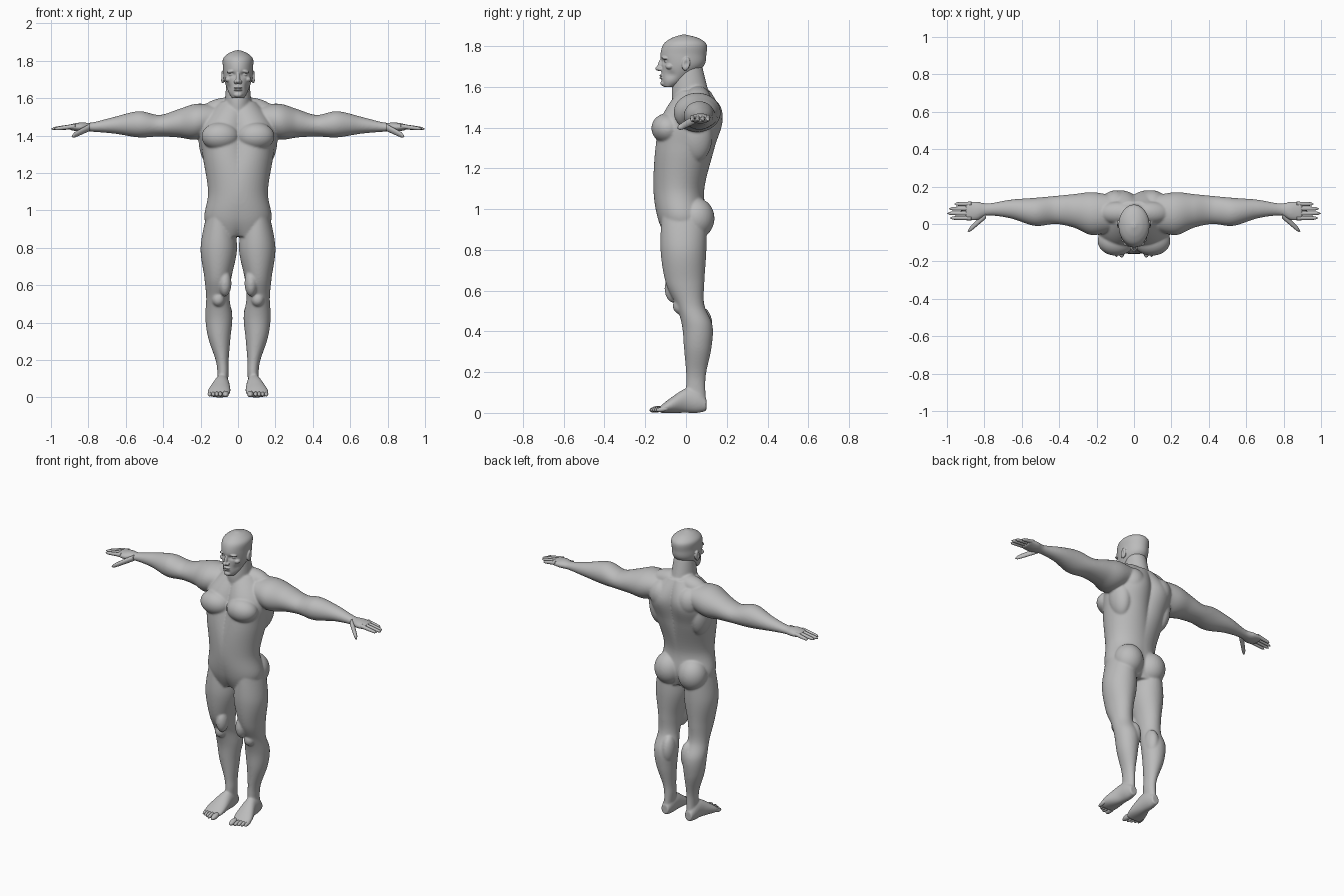
import bpy
import bmesh
import math
from mathutils import Matrix, Vector

cube = bpy.data.objects.get("Cube")
if cube:
    bpy.data.objects.remove(cube, do_unlink=True)

grey = (0.5, 0.5, 0.5, 1)
skin = bpy.data.materials.new("grey_skin")
skin.use_nodes = True
skin.diffuse_color = grey
skin.node_tree.nodes["Principled BSDF"].inputs["Base Color"].default_value = grey


def spline(rows, steps=8):
    """Smooth curve through rows of numbers."""
    rows = [Vector(row) for row in rows]
    padded = [rows[0]] + rows + [rows[-1]]
    result = []
    for before, start, end, after in zip(padded, padded[1:], padded[2:], padded[3:]):
        leave, arrive = (end - before) / 2, (after - start) / 2
        for step in range(steps):
            t = step / steps
            ease = t * t * (3 - 2 * t)
            result.append(start.lerp(end, ease) + leave * t * (1 - t) ** 2
                          - arrive * t * t * (1 - t))
    return result + [rows[-1]]


def loft(bm, axis, rows, sides=48):
    """Oval sections along an axis; each row is position, then low and high bounds across it."""
    rings = []
    for position, a_low, a_high, b_low, b_high in spline(rows):
        ring = []
        for i in range(sides):
            angle = math.tau * i / sides
            point = [(a_low + a_high) / 2 + (a_high - a_low) / 2 * math.cos(angle),
                     (b_low + b_high) / 2 + (b_high - b_low) / 2 * math.sin(angle)]
            point.insert("xyz".index(axis), position)
            ring.append(bm.verts.new(point))
        rings.append(ring)
    faces = [bm.faces.new(rings[0]), bm.faces.new(rings[-1])]
    for low, high in zip(rings, rings[1:]):
        for i in range(sides):
            j = (i + 1) % sides
            faces.append(bm.faces.new((low[i], low[j], high[j], high[i])))
    bmesh.ops.recalc_face_normals(bm, faces=faces)


def blob(bm, centre, radii, tilt=0, axis="X"):
    """Ellipsoid, tilted in degrees about one axis."""
    matrix = (Matrix.Translation(centre) @ Matrix.Rotation(math.radians(tilt), 4, axis)
              @ Matrix.Diagonal((*radii, 1)))
    bmesh.ops.create_uvsphere(bm, u_segments=32, v_segments=20, radius=1, matrix=matrix)


def press(bm, centre, size, push):
    """Push the surface near a point with a soft falloff."""
    for vert in bm.verts:
        offset = vert.co - Vector(centre)
        vert.co += Vector(push) * math.exp(-sum((o / s) ** 2 for o, s in zip(offset, size)))


def finger(bm, base, tip, thickness):
    """Tapered digit with a rounded tip."""
    rows = []
    for i in range(9):
        t = i / 8
        x, y, z = Vector(base).lerp(Vector(tip), t)
        r = thickness * ((1.1 - 0.3 * t) * math.sqrt(1 - t ** 8) + 0.05)
        rows.append((x, y - r, y + r, z - r, z + r))
    loft(bm, "x", rows, 16)


def finish(bm, name, voxel=0, smoothing=0):
    """Mirror to the other side and fuse the overlapping forms into one skin."""
    mesh = bpy.data.meshes.new(name)
    bm.to_mesh(mesh)
    bm.free()
    mesh.materials.append(skin)
    mesh.shade_smooth()
    obj = bpy.data.objects.new(name, mesh)
    bpy.context.collection.objects.link(obj)
    mirror = obj.modifiers.new("mirror", "MIRROR")
    mirror.use_mirror_merge = False
    if voxel:
        remesh = obj.modifiers.new("fuse", "REMESH")
        remesh.mode = "VOXEL"
        remesh.voxel_size = voxel
        remesh.use_smooth_shade = True
        smooth = obj.modifiers.new("soften", "SMOOTH")
        smooth.factor = 0.5
        smooth.iterations = smoothing


# Torso: one half, overlapping its mirror image to leave the spine and chest grooves
body = bmesh.new()
loft(body, "z", [
    (0.86, -0.03, 0.14, -0.1, 0.08), (0.96, -0.12, 0.18, -0.14, 0.1),
    (1.1, -0.14, 0.16, -0.16, 0.09), (1.3, -0.08, 0.19, -0.15, 0.14),
    (1.45, -0.06, 0.2, -0.12, 0.18), (1.58, -0.06, 0.1, -0.04, 0.12)])
blob(body, (0.095, -0.09, 1.395), (0.1, 0.08, 0.075), -12)       # pectoral
blob(body, (0.15, 0.05, 1.36), (0.06, 0.08, 0.13), 6, "Y")       # side back muscle
blob(body, (0.1, 0.1, 1.46), (0.08, 0.08, 0.09))                 # shoulder blade
blob(body, (0.09, 0.06, 1.545), (0.11, 0.06, 0.055), 12, "Y")    # trapezius
blob(body, (0.085, 0.05, 0.955), (0.09, 0.09, 0.1))              # buttock

# Neck
loft(body, "z", [
    (1.48, -0.07, 0.07, -0.06, 0.14), (1.58, -0.07, 0.07, -0.07, 0.11),
    (1.7, -0.06, 0.06, -0.05, 0.08)])

# Arm and palm
loft(body, "x", [
    (0.1, -0.03, 0.15, 1.43, 1.56), (0.22, -0.06, 0.17, 1.38, 1.57),
    (0.32, -0.02, 0.16, 1.39, 1.54), (0.42, 0, 0.15, 1.395, 1.51),
    (0.53, -0.01, 0.14, 1.39, 1.53), (0.66, 0.03, 0.13, 1.41, 1.5),
    (0.78, 0.045, 0.11, 1.42, 1.47), (0.84, 0.02, 0.12, 1.42, 1.47),
    (0.9, 0.02, 0.12, 1.43, 1.46)])

# Leg
loft(body, "z", [
    (0.03, 0.06, 0.11, 0, 0.1), (0.13, 0.05, 0.11, 0, 0.095),
    (0.2, 0.05, 0.12, 0, 0.1), (0.32, 0.04, 0.16, -0.01, 0.125),
    (0.43, 0.03, 0.175, -0.02, 0.13), (0.53, 0.045, 0.17, -0.05, 0.09),
    (0.64, 0.035, 0.18, -0.1, 0.09), (0.8, 0.005, 0.2, -0.125, 0.1),
    (0.97, 0.03, 0.17, -0.12, 0.1)])
blob(body, (0.105, -0.03, 0.525), (0.035, 0.035, 0.04))          # kneecap
blob(body, (0.07, 0.075, 0.43), (0.04, 0.055, 0.09))             # inner calf
blob(body, (0.07, -0.06, 0.61), (0.035, 0.045, 0.07))            # inner thigh muscle

# Foot
loft(body, "y", [
    (0.1, 0.06, 0.11, 0.01, 0.07), (0.06, 0.05, 0.12, 0, 0.11),
    (0, 0.045, 0.13, 0, 0.12), (-0.08, 0.04, 0.16, 0, 0.07),
    (-0.13, 0.05, 0.16, 0, 0.03)])
finish(body, "body", 0.0055, 10)

# Toes: a big one, then four in a receding row
toes = bmesh.new()
blob(toes, (0.066, -0.143, 0.018), (0.017, 0.037, 0.016), 10)
for i in range(4):
    blob(toes, (0.094 + 0.019 * i, -0.145 + 0.01 * i, 0.018), (0.011, 0.032, 0.012), 10)
finish(toes, "toes")

# Fingers and thumb
fingers = bmesh.new()
for i, reach in enumerate((0.985, 1, 0.99, 0.96)):
    y = 0.032 + 0.025 * i
    finger(fingers, (0.87, y, 1.45), (reach, y, 1.435), 0.011)
finger(fingers, (0.79, 0.05, 1.445), (0.89, -0.04, 1.395), 0.017)
finish(fingers, "fingers")

# Head: skull with pressed eye sockets and mouth corners, then features
head = bmesh.new()
loft(head, "z", [(z, -width, width, front, back) for z, width, front, back in [
    (1.6, 0.03, -0.11, -0.06), (1.63, 0.05, -0.12, 0), (1.7, 0.075, -0.12, 0.085),
    (1.76, 0.08, -0.125, 0.1), (1.81, 0.08, -0.11, 0.1), (1.84, 0.05, -0.07, 0.06),
    (1.856, 0.01, -0.02, 0)]], 64)
for side in (-1, 1):
    press(head, (side * 0.033, -0.11, 1.726), (0.02, 0.03, 0.012), (0, 0.015, 0))
    press(head, (side * 0.055, -0.08, 1.66), (0.02, 0.03, 0.02), (-side * 0.005, 0.007, 0))
blob(head, (0.033, -0.095, 1.726), (0.017, 0.012, 0.009))        # eye
blob(head, (0.03, -0.1, 1.745), (0.03, 0.02, 0.01), 12, "Y")     # brow
blob(head, (0.05, -0.08, 1.7), (0.02, 0.02, 0.015))              # cheekbone
blob(head, (0, -0.123, 1.71), (0.01, 0.015, 0.035), -18)         # nose bridge
blob(head, (0, -0.135, 1.69), (0.012, 0.016, 0.011))             # nose tip
blob(head, (0.012, -0.125, 1.687), (0.01, 0.013, 0.01))          # nostril
for z in (1.644, 1.656):
    blob(head, (0, -0.116, z), (0.024, 0.015, 0.006))            # lip
blob(head, (0, -0.108, 1.618), (0.024, 0.018, 0.015))            # chin
blob(head, (0.082, 0, 1.713), (0.011, 0.02, 0.034), -10)         # ear
press(head, (0.095, 0, 1.714), (0.012, 0.01, 0.014), (-0.009, 0, 0))
finish(head, "head", 0.003, 4)
